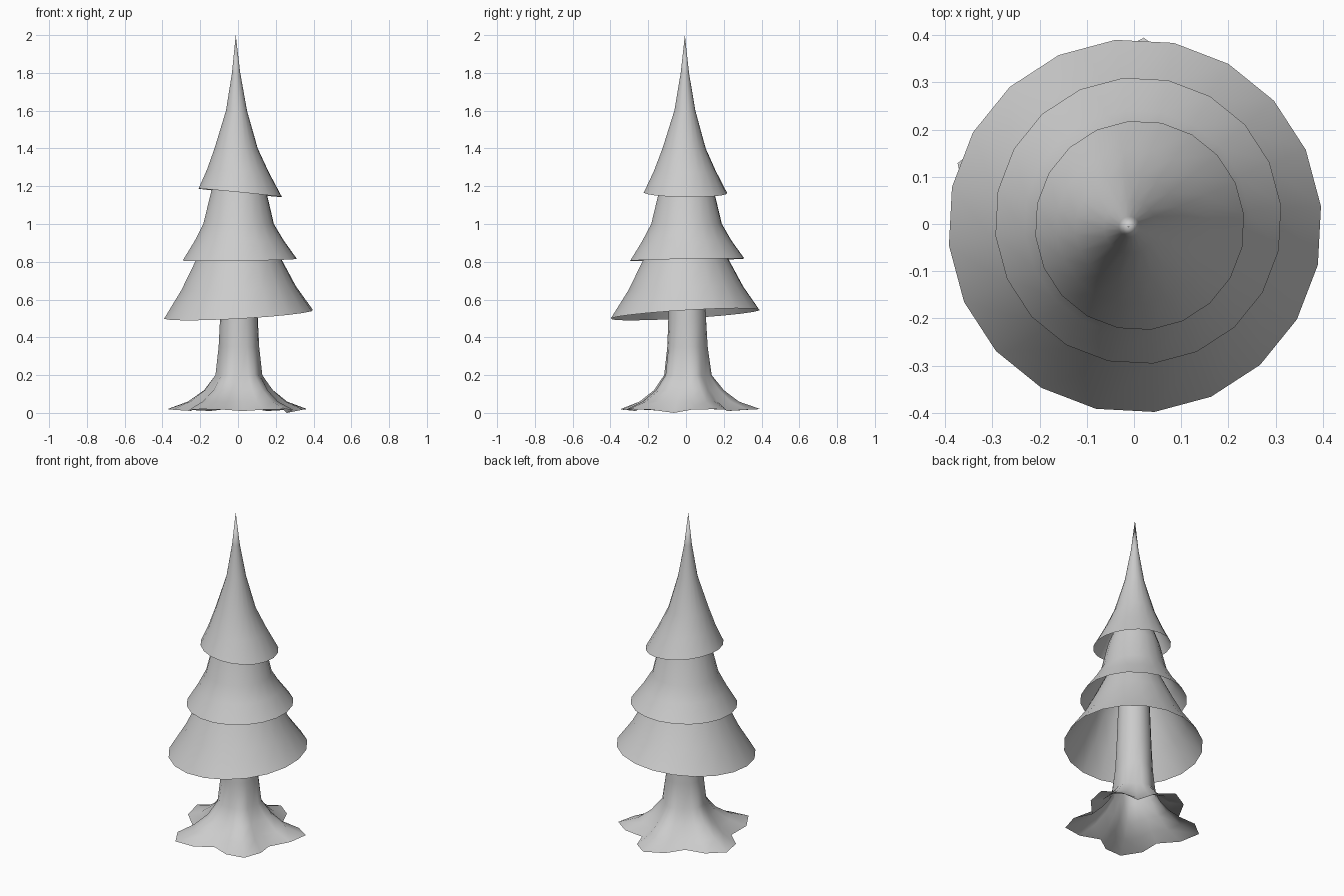
import bpy, bmesh
from math import sin, cos, radians, pi

if "Cube" in bpy.data.objects:
    bpy.data.objects.remove(bpy.data.objects["Cube"])


def loft(name, rings, apex=None):
    """Skin equal-length rings of points into an open smooth shell."""
    bm = bmesh.new()
    vr = [[bm.verts.new(p) for p in ring] for ring in rings]
    n = len(vr[0])
    for a, b in zip(vr, vr[1:]):
        for i in range(n):
            j = (i + 1) % n
            bm.faces.new((a[i], a[j], b[j], b[i]))
    if apex:
        top = bm.verts.new(apex)
        for i in range(n):
            bm.faces.new((vr[-1][i], vr[-1][(i + 1) % n], top))
    me = bpy.data.meshes.new(name)
    bm.to_mesh(me)
    bm.free()
    for p in me.polygons:
        p.use_smooth = True
    ob = bpy.data.objects.new(name, me)
    bpy.context.collection.objects.link(ob)
    return ob


def tier(name, profile, tilt=(0, 0), apex=None):
    """Foliage skirt: profile rows are (radius, z, cx, cy); only the rim tilts fully."""
    rings = []
    for k, (r, z, cx, cy) in enumerate(profile):
        f = (1.0, 0.5)[k] if k < 2 else 0.0
        ring = []
        for i in range(20):
            a = radians(6) + 2 * pi * i / 20
            x, y = r * cos(a), r * sin(a)
            ring.append((cx + x, cy + y, z + f * (tilt[0] * x + tilt[1] * y)))
        rings.append(ring)
    return loft(name, rings, apex)


# Foliage tiers
tier("lower_foliage", [(.396, .522, .002, -.004), (.305, .66, .004, 0), (.228, .81, .005, 0),
                       (.16, .95, .005, 0)], (.055, .06))
tier("middle_foliage", [(.304, .811, .009, .007), (.238, .91, .006, .004), (.188, 1.0, .003, .003),
                        (.147, 1.17, .004, .003), (.10, 1.3, 0, 0)], (.015, .02))
tier("top_foliage", [(.222, 1.165, .012, -.003), (.165, 1.28, 0, -.006), (.115, 1.4, -.01, -.01),
                     (.056, 1.6, -.008, -.006), (.022, 1.8, -.01, -.006)],
     (-.10, -.012), (-.012, -.006, 2.0))

# Trunk flaring into five roots: each root has a tip, two flanks and a valley
tips = [22, 87, 161, 241, 310]
columns = []  # (angle, reach 0..1, ground height)
for k, t in enumerate(tips):
    nxt = tips[(k + 1) % 5] + (360 if k == 4 else 0)
    gap = nxt - t
    columns += [(t, 1.0, .02), (t + gap * .24, .62, .017),
                (t + gap * .5, 0.0, 0.0 if k == 4 else .01), (t + gap * .76, .62, .017)]


def trunk_ring(z, valley, tip, cx=.005, cy=.006):
    ring = []
    for a, reach, ground in columns:
        r = valley + (tip - valley) * reach
        ring.append((cx + r * cos(radians(a)), cy + r * sin(radians(a)),
                     ground if z is None else z))
    return ring


loft("trunk", [trunk_ring(None, .265, .395, 0, 0), trunk_ring(.06, .205, .28, 0, 0),
               trunk_ring(.12, .155, .195), trunk_ring(.2, .115, .13),
               trunk_ring(.35, .105, .109), trunk_ring(.5, .10, .10),
               trunk_ring(.9, .085, .085)])
